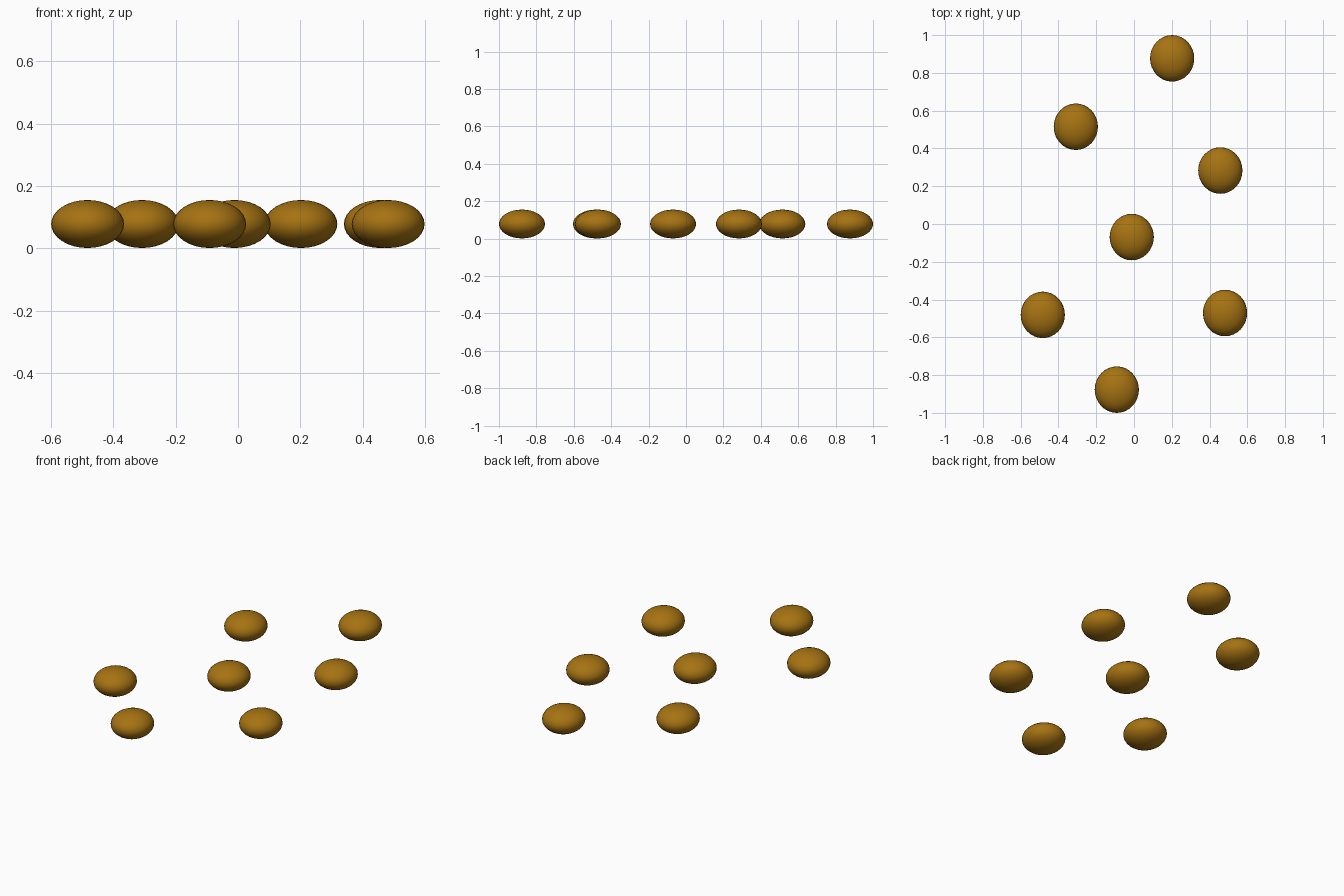
import bpy

if "Cube" in bpy.data.objects:
    bpy.data.objects.remove(bpy.data.objects["Cube"])

# Golden brown surface
mat = bpy.data.materials.new("golden_brown")
mat.diffuse_color = (0.38, 0.17, 0.006, 1)
mat.use_nodes = True
mat.node_tree.nodes["Principled BSDF"].inputs["Base Color"].default_value = mat.diffuse_color

RX, RY, RZ = 0.117, 0.123, 0.077

# Scattered flattened pebbles resting on the ground
SPOTS = [(0.202, 0.877), (-0.308, 0.515), (0.457, 0.283), (-0.012, -0.069),
         (-0.483, -0.481), (0.482, -0.471), (-0.091, -0.877)]


def add_pebble(i, x, y):
    bpy.ops.mesh.primitive_uv_sphere_add(segments=32, ring_count=16, radius=1,
                                         location=(x, y, RZ + 0.001))
    ob = bpy.context.object
    ob.name = f"pebble_{i}"
    ob.scale = (RX, RY, RZ)
    bpy.ops.object.transform_apply(location=False, rotation=False, scale=True)
    bpy.ops.object.shade_smooth()
    ob.data.materials.append(mat)


for i, (x, y) in enumerate(SPOTS, 1):
    add_pebble(i, x, y)
